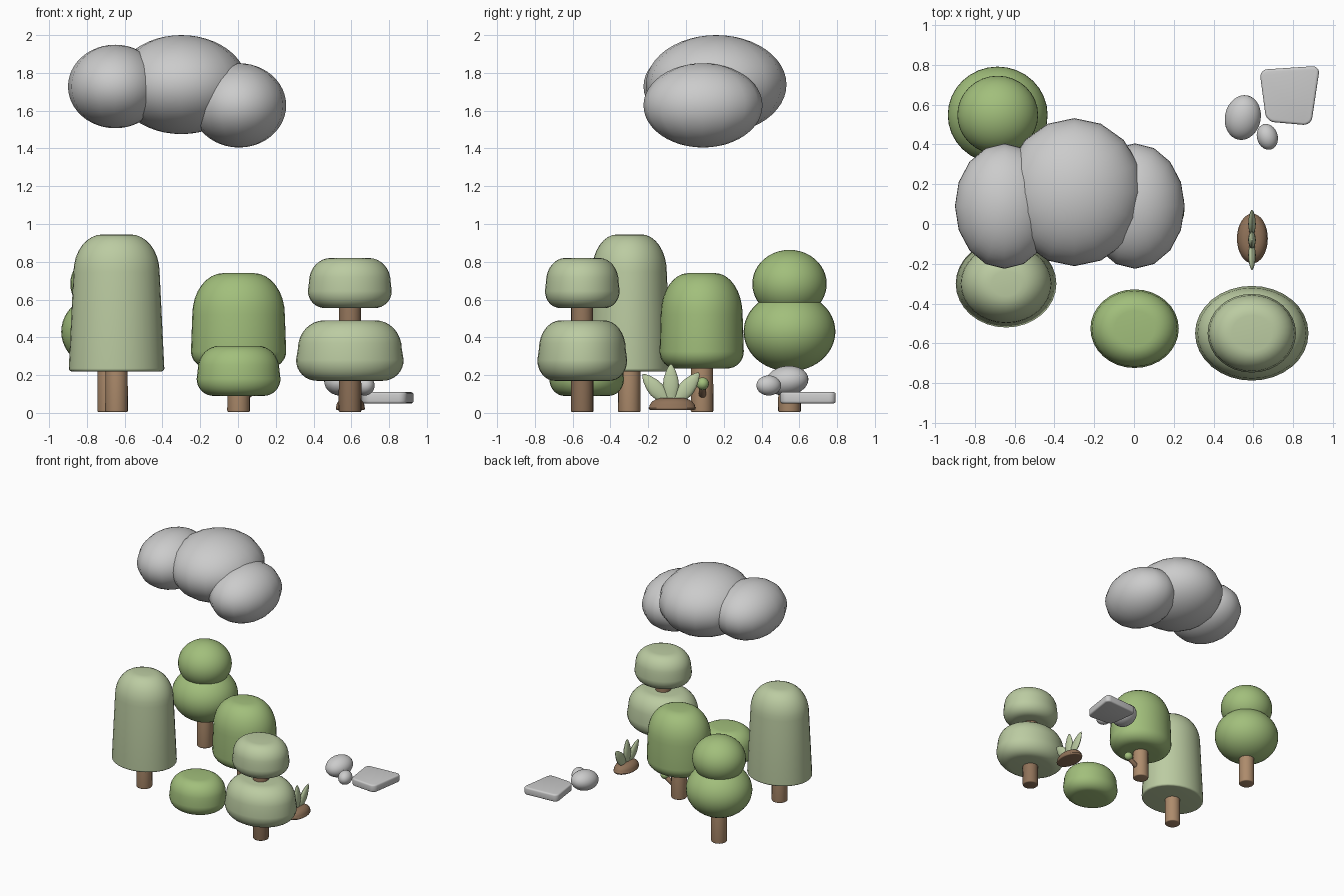
import bpy, bmesh, math
from mathutils import Vector

if "Cube" in bpy.data.objects:
    bpy.data.objects.remove(bpy.data.objects["Cube"])


def mat(name, rgb):
    m = bpy.data.materials.new(name)
    m.diffuse_color = (*rgb, 1)
    m.use_nodes = True
    m.node_tree.nodes["Principled BSDF"].inputs["Base Color"].default_value = m.diffuse_color
    return m


LIGHT = mat("light_green", (0.50, 0.60, 0.36))
DARK = mat("dark_green", (0.36, 0.52, 0.20))
BARK = mat("bark", (0.42, 0.26, 0.15))
BARK_DARK = mat("dark_bark", (0.28, 0.17, 0.10))


def finish(name, bm, loc, material=None, rot=(0, 0, 0), angle=40):
    bmesh.ops.recalc_face_normals(bm, faces=bm.faces)
    me = bpy.data.meshes.new(name)
    bm.to_mesh(me)
    bm.free()
    for p in me.polygons:
        p.use_smooth = True
    me.set_sharp_from_angle(angle=math.radians(angle))
    ob = bpy.data.objects.new(name, me)
    bpy.context.collection.objects.link(ob)
    ob.location, ob.rotation_euler = loc, rot
    if material:
        me.materials.append(material)
    return ob


def lathe(name, profile, loc, material, sx=1, sy=1, rot=(0, 0, 0), segs=32):
    """Spin a (radius, height) profile about z, then squash it in x and y."""
    bm = bmesh.new()
    vs = [bm.verts.new((r, 0, z)) for r, z in profile]
    es = [bm.edges.new(e) for e in zip(vs, vs[1:])]
    bmesh.ops.spin(bm, geom=vs + es, cent=(0, 0, 0), axis=(0, 0, 1),
                   angle=math.tau, steps=segs, use_duplicate=False)
    bmesh.ops.remove_doubles(bm, verts=bm.verts, dist=1e-4)
    bmesh.ops.scale(bm, vec=(sx, sy, 1), verts=bm.verts)
    return finish(name, bm, loc, material, rot)


def rounded(h, r_bot, r_top, bot, top, n=8):
    """Profile with elliptical corners; bot and top are (width, height) of each."""
    pts = [(0, 0)]
    for i in range(n + 1):
        a = math.pi / 2 * i / n
        pts.append((r_bot - bot[0] * (1 - math.sin(a)), bot[1] * (1 - math.cos(a))))
    for i in range(n + 1):
        a = math.pi / 2 * i / n
        pts.append((r_top - top[0] * (1 - math.cos(a)), h - top[1] * (1 - math.sin(a))))
    return pts + [(0, h)]


def ball(name, loc, radii, material=None, rot=(0, 0, 0), segs=32):
    bm = bmesh.new()
    bmesh.ops.create_uvsphere(bm, u_segments=segs, v_segments=24, radius=1)
    bmesh.ops.scale(bm, vec=radii, verts=bm.verts)
    return finish(name, bm, loc, material, rot)


def trunk(name, x, y, top, material):
    lathe(name, rounded(top, 0.06, 0.058, (0.008, 0.008), (0.008, 0.008), 3),
          (x, y, 0.004), material, segs=20)


# Cloud of three puffs
ball("cloud_middle", (-0.30, 0.16, 1.738), (0.35, 0.372, 0.262), segs=16)
ball("cloud_left", (-0.65, 0.09, 1.728), (0.25, 0.315, 0.221), segs=16)
ball("cloud_right", (0.005, 0.09, 1.628), (0.25, 0.315, 0.223), segs=16)

# Tall tree
trunk("tall_tree_trunk", -0.643, -0.30, 0.40, BARK)
lathe("tall_tree_crown", rounded(0.725, 0.253, 0.228, (0.015, 0.015), (0.155, 0.2)),
      (-0.643, -0.30, 0.22), LIGHT, sy=0.87)

# Middle tree with a little side twig
trunk("middle_tree_trunk", 0.003, 0.085, 0.40, BARK)
lathe("middle_tree_crown", rounded(0.505, 0.252, 0.245, (0.10, 0.09), (0.165, 0.22)),
      (0.003, 0.083, 0.235), DARK, sy=0.885)
twig = Vector((0.09, 0, 0.055))
lathe("twig", rounded(twig.length, 0.02, 0.018, (0.003, 0.003), (0.003, 0.003), 2),
      (0.04, 0.087, 0.09), BARK_DARK, rot=twig.to_track_quat('Z', 'Y').to_euler(), segs=12)
ball("twig_leaf", (0.13, 0.088, 0.155), (0.035, 0.033, 0.033), DARK, segs=16)

# Back tree with two round crowns
trunk("back_tree_trunk", -0.685, 0.548, 0.40, BARK)
ball("back_tree_lower_crown", (-0.685, 0.548, 0.43), (0.251, 0.243, 0.21), DARK)
ball("back_tree_upper_crown", (-0.685, 0.548, 0.683), (0.203, 0.197, 0.18), DARK)

# Tiered tree and the low bush, which share a crown shape
trunk("tiered_tree_trunk", 0.593, -0.55, 0.60, BARK_DARK)
lathe("tiered_tree_lower_crown", rounded(0.32, 0.285, 0.275, (0.11, 0.11), (0.14, 0.15)),
      (0.592, -0.549, 0.17), LIGHT, sy=0.835)
SMALL = rounded(0.265, 0.222, 0.216, (0.09, 0.09), (0.115, 0.125))
lathe("tiered_tree_upper_crown", SMALL, (0.592, -0.549, 0.555), LIGHT, sy=0.89)
lathe("bush", SMALL, (0.003, -0.526, 0.09), DARK, sy=0.89)

# Leafy plant on a soil mound
lathe("soil_mound", rounded(0.065, 0.125, 0.122, (0.012, 0.012), (0.08, 0.05), 5),
      (0.595, -0.073, 0.015), BARK_DARK, sx=0.62)
for side, y, z, length, tilt in (("left", -0.10, 0.06, 0.195, 0.73),
                                 ("middle", -0.08, 0.06, 0.20, 0.0),
                                 ("right", -0.05, 0.06, 0.195, -0.66)):
    leaf = [(0.0, 0), (0.022, 0.02), (0.036, 0.22), (0.043, 0.42), (0.038, 0.62),
            (0.025, 0.82), (0.012, 0.94), (0, 1)]
    lathe("plant_leaf_" + side, [(r, t * length) for r, t in leaf],
          (0.593, y, z), LIGHT, sx=0.45, rot=(tilt, 0, 0), segs=16)

# Round stones
ball("large_stone", (0.547, 0.535, 0.17), (0.09, 0.114, 0.078), rot=(0.12, 0, -0.2))
ball("small_stone", (0.67, 0.438, 0.145), (0.052, 0.066, 0.053), rot=(0, 0, 0.3))

# Flat slab: rounded corners, then softened rims
bm = bmesh.new()
outline = [(0.63, 0.775), (0.935, 0.795), (0.89, 0.495), (0.665, 0.515)]
face = bm.faces.new([bm.verts.new((x - 0.785, y - 0.645, 0)) for x, y in outline])
ext = bmesh.ops.extrude_face_region(bm, geom=[face])["geom"]
bmesh.ops.translate(bm, vec=(0, 0, 0.06), verts=[v for v in ext if isinstance(v, bmesh.types.BMVert)])
upright = [e for e in bm.edges if abs(e.verts[0].co.z - e.verts[1].co.z) > 0.01]
bmesh.ops.bevel(bm, geom=upright, offset=0.04, segments=5, profile=0.5, affect='EDGES')
rims = [e for e in bm.edges if abs(e.verts[0].co.z - e.verts[1].co.z) < 0.01]
bmesh.ops.bevel(bm, geom=rims, offset=0.012, segments=3, profile=0.5, affect='EDGES')
finish("flat_slab", bm, (0.785, 0.645, 0.05))
